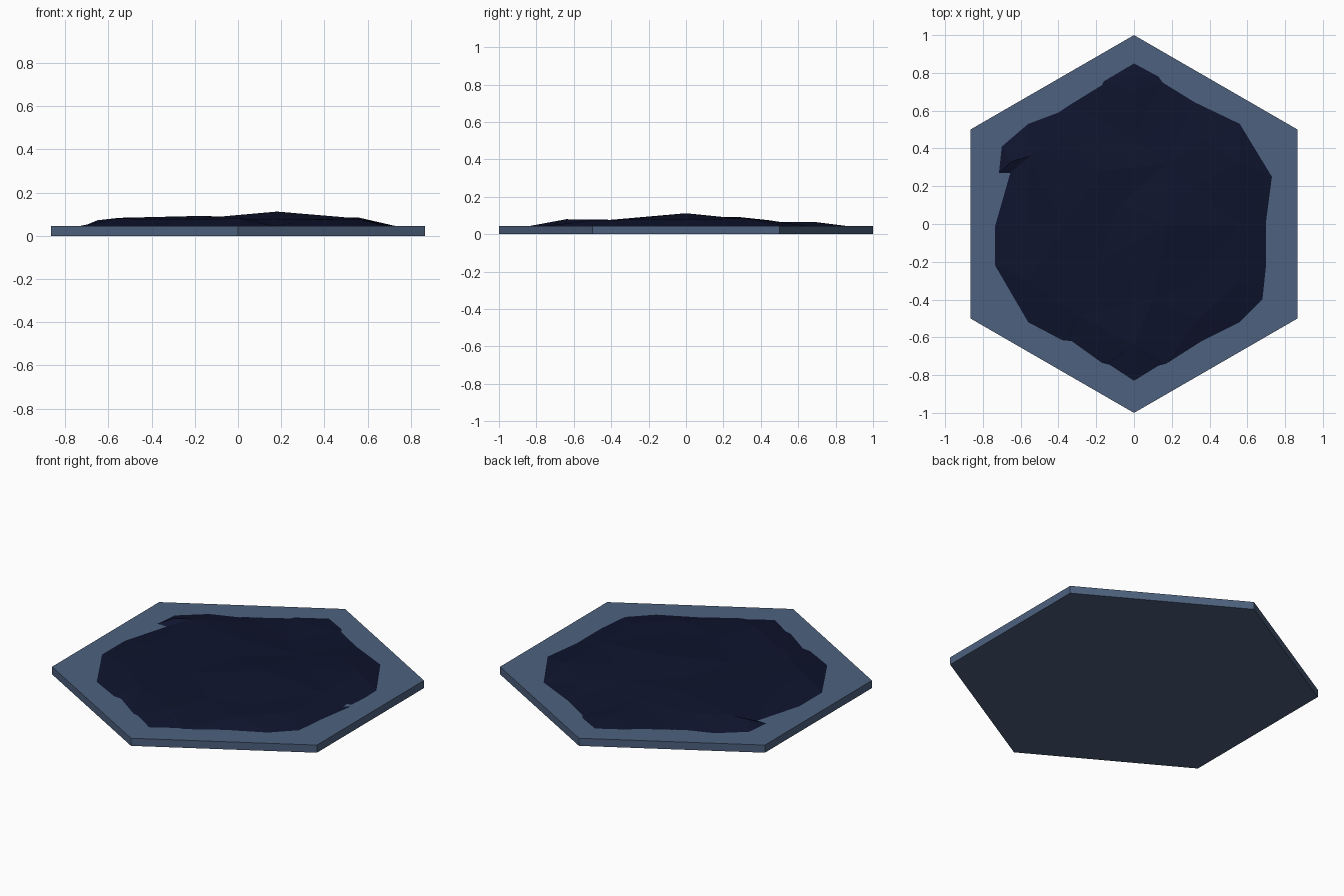
import bpy
from math import radians
from mathutils import Vector
from mathutils.geometry import delaunay_2d_cdt

if "Cube" in bpy.data.objects:
    bpy.data.objects.remove(bpy.data.objects["Cube"])

TOP = 0.045


def material(name, rgb):
    m = bpy.data.materials.new(name)
    m.diffuse_color = (*rgb, 1)
    m.use_nodes = True
    m.node_tree.nodes["Principled BSDF"].inputs["Base Color"].default_value = m.diffuse_color
    return m


# Hexagonal base slab, points towards +y and -y
bpy.ops.mesh.primitive_cylinder_add(vertices=6, radius=1, depth=TOP, location=(0, 0, TOP / 2))
base = bpy.context.object
base.name = "hex_base"
base.data.materials.append(material("slate_blue", (0.075, 0.12, 0.21)))

# Ragged shoreline where the water meets the slab
shore = [
    (0, .85), (.13, .78), (.15, .75), (.32, .645), (.56, .53), (.73, .25),
    (.735, .03), (.70, .02), (.70, -.015), (.733, 0), (.70, -.21), (.68, -.40),
    (.56, -.52), (.35, -.625), (.17, -.74), (.13, -.75), (0, -.83),
    (-.13, -.745), (-.17, -.735), (-.345, -.645), (-.33, -.62), (-.38, -.615),
    (-.56, -.52), (-.735, -.22), (-.735, -.01), (-.655, .27), (-.715, .27),
    (-.70, .41), (-.56, .53), (-.40, .59), (-.37, .63), (-.34, .63),
    (-.17, .735), (-.16, .755),
]

# Low wave crests inside the shoreline
crests = [
    (.18, 0, .112), (.56, 0, .08), (.56, .32, .084), (.32, .2, .084),
    (.37, .45, .072), (.18, .32, .08), (0, .45, .066), (0, .7, .064),
    (-.17, .28, .092), (-.08, .1, .086), (-.36, .45, .074), (-.55, .36, .083),
    (-.65, .33, .072), (-.37, 0, .087), (-.56, 0, .079), (-.56, -.3, .08),
    (-.18, -.2, .08), (-.3, -.48, .075), (0, -.64, .08), (.1, -.4, .077),
    (.32, -.32, .078), (.34, -.5, .075), (.56, -.3, .078),
]

# Faceted water surface
flat = [Vector(p) for p in shore] + [Vector(p[:2]) for p in crests]
n = len(shore)
loop = list(reversed(range(n)))
verts, _, faces, origin, _, _ = delaunay_2d_cdt(flat, [], [loop], 1, 1e-5)
heights = [TOP] * n + [p[2] for p in crests]
points = [(v.x, v.y, heights[o[0]]) for v, o in zip(verts, origin)]
mesh = bpy.data.meshes.new("water")
mesh.from_pydata(points, [], faces)
mesh.update()
water = bpy.data.objects.new("water", mesh)
bpy.context.collection.objects.link(water)
mesh.materials.append(material("deep_navy", (0.0045, 0.007, 0.027)))
